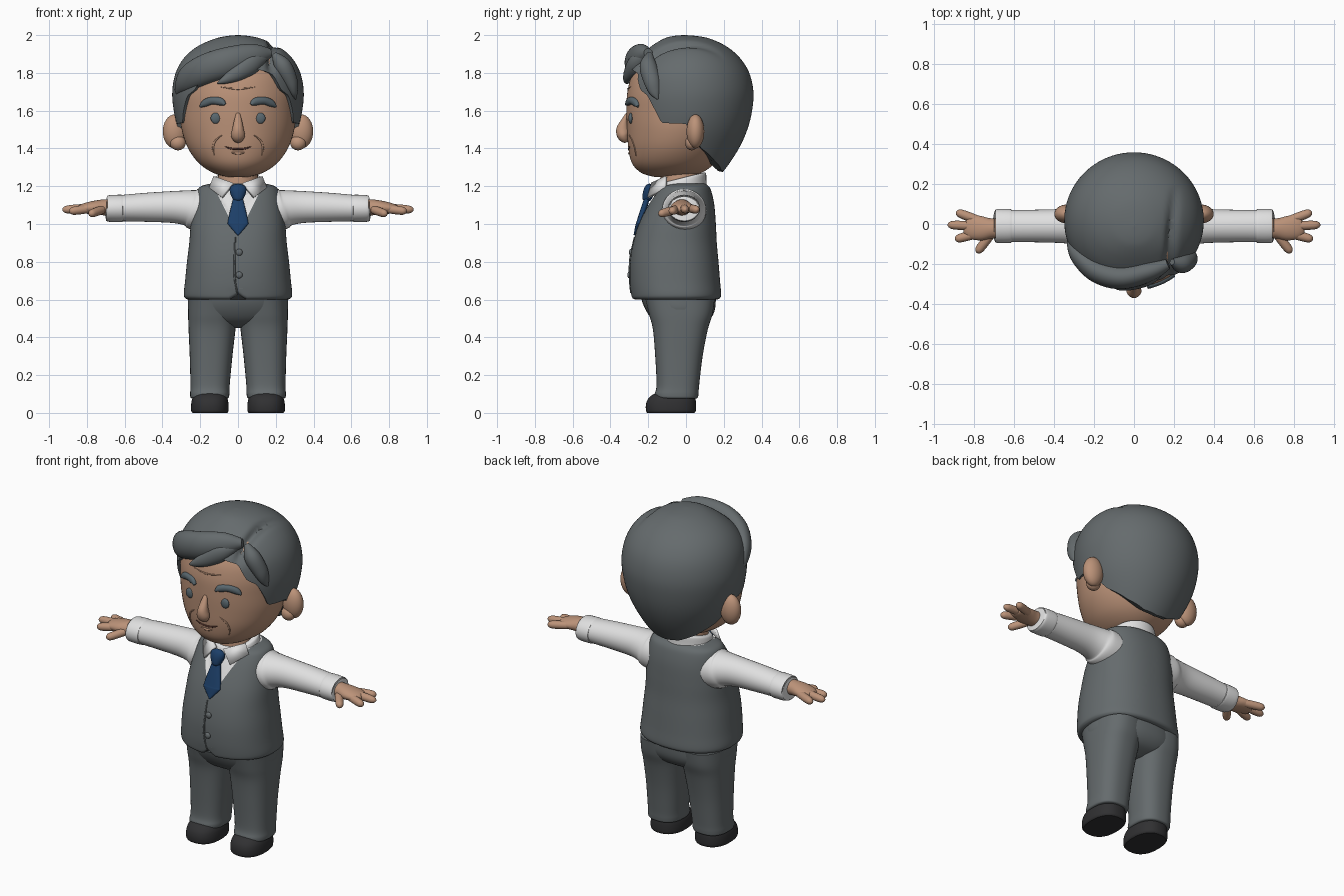
import bpy, bmesh, math
from mathutils import Vector

if "Cube" in bpy.data.objects:
    bpy.data.objects.remove(bpy.data.objects["Cube"])

def material(name, r, g, b):
    m = bpy.data.materials.new(name)
    m.use_nodes = True
    m.diffuse_color = (r, g, b, 1)
    m.node_tree.nodes["Principled BSDF"].inputs["Base Color"].default_value = (r, g, b, 1)
    return m

GREY = material("slate grey", .13, .147, .153)
SKIN = material("warm skin", .5, .29, .19)
WHITE = material("shirt white", .75, .75, .75)
NAVY = material("navy blue", .012, .05, .14)
BLACK = material("shoe black", .03, .03, .032)
EYE = material("eye grey", .10, .135, .155)
BROWN = material("mouth brown", .09, .035, .025)
X, Y, Z = Vector((1, 0, 0)), Vector((0, 1, 0)), Vector((0, 0, 1))

def finish(name, bm, mat):
    bmesh.ops.recalc_face_normals(bm, faces=bm.faces)
    mesh = bpy.data.meshes.new(name)
    bm.to_mesh(mesh)
    bm.free()
    mesh.materials.append(mat)
    ob = bpy.data.objects.new(name, mesh)
    bpy.context.collection.objects.link(ob)
    return ob

def skin_rings(name, rings, mat):
    bm = bmesh.new()
    loops = [[bm.verts.new(p) for p in ring] for ring in rings]
    n = len(loops[0])
    for lo, hi in zip(loops, loops[1:]):
        for i in range(n):
            bm.faces.new((lo[i], lo[(i + 1) % n], hi[(i + 1) % n], hi[i]))
    bm.faces.new(loops[0])
    bm.faces.new(loops[-1])
    return finish(name, bm, mat)

def smooth(rows, steps=6):
    # Catmull-Rom interpolation of any number of channels
    out = []
    for i in range(len(rows) - 1):
        quad = [rows[max(i - 1, 0)], rows[i], rows[i + 1], rows[min(i + 2, len(rows) - 1)]]
        for k in range(steps):
            t = k / steps
            out.append([b + .5 * t * (c - a + t * (2*a - 5*b + 4*c - d + t * (3*(b - c) + d - a)))
                        for a, b, c, d in zip(*quad)])
    return out + [list(rows[-1])]

def sweep(name, rows, mat, ref=X, axis=None, n=32, power=2.0):
    # rows are x, y, z, half size along ref, half size across
    pts = smooth(rows)
    rings = []
    for i, (x, y, z, a, b) in enumerate(pts):
        t = axis or Vector(pts[min(i + 1, len(pts) - 1)][:3]) - Vector(pts[max(i - 1, 0)][:3])
        t = t.normalized()
        u = (ref - t * ref.dot(t)).normalized()
        v = t.cross(u)
        ring = []
        for k in range(n):
            c, s = math.cos(2 * math.pi * k / n), math.sin(2 * math.pi * k / n)
            c = math.copysign(abs(c) ** (2 / power), c)
            s = math.copysign(abs(s) ** (2 / power), s)
            ring.append(Vector((x, y, z)) + u * c * max(a, .001) + v * s * max(b, .001))
        rings.append(ring)
    return skin_rings(name, rings, mat)

def body(rows, x=0):
    # z, half width, front y, back y
    return [(x, (f + b) / 2, z, w, (b - f) / 2) for z, w, f, b in rows]

def ball(name, pos, size, mat):
    bm = bmesh.new()
    bmesh.ops.create_uvsphere(bm, u_segments=32, v_segments=16, radius=1)
    for v in bm.verts:
        v.co = Vector(pos) + Vector([c * s for c, s in zip(v.co, size)])
    return finish(name, bm, mat)

def lookup(rows, z):
    for p, q in zip(rows, rows[1:]):
        if z <= q[0]:
            t = (z - p[0]) / (q[0] - p[0])
            return [a + (b - a) * t for a, b in zip(p, q)]
    return rows[-1]

# Head
HEAD = [(1.25, .06, -.17, 0), (1.27, .13, -.235, .08), (1.32, .205, -.285, .15), (1.4, .264, -.305, .2),
        (1.5, .298, -.312, .24), (1.6, .306, -.315, .25), (1.7, .305, -.31, .25), (1.8, .28, -.28, .24),
        (1.9, .2, -.2, .18), (1.95, .05, -.05, .05)]
sweep("head", body(HEAD), SKIN, axis=Z, n=64)
HEAD_FINE = smooth(HEAD)

def face_y(x, z):
    _, w, f, b = lookup(HEAD_FINE, z)
    return (f + b) / 2 - (b - f) / 2 * math.sqrt(max(0, 1 - (x / w) ** 2))

def face_line(name, pts, r, depth, mat):
    ends = len(pts) - 1
    rows = [(x, face_y(x, z), z, r * (.35 if i in (0, ends) else 1), depth) for i, (x, z) in enumerate(pts)]
    sweep(name, rows, mat, ref=Z if abs(pts[0][0] - pts[-1][0]) > .05 else X, n=12)

# Facial features
sweep("nose", [(0, -.31, 1.585, .01, .008), (0, -.325, 1.55, .02, .016), (0, -.335, 1.505, .03, .033),
               (0, -.333, 1.47, .037, .032), (0, -.32, 1.445, .025, .02), (0, -.31, 1.437, .004, .004)], SKIN)
face_line("mouth", [(-.07, 1.41), (-.04, 1.4), (0, 1.397), (.04, 1.4), (.07, 1.41)], .005, .004, BROWN)
face_line("lower_lip", [(-.035, 1.378), (0, 1.374), (.035, 1.378)], .007, .005, SKIN)
face_line("forehead_crease", [(-.09, 1.725), (0, 1.715), (.09, 1.725)], .005, .004, SKIN)
for side, s in (("left", 1), ("right", -1)):
    ball(side + "_eye", (s * .118, face_y(.118, 1.56), 1.56), (.027, .012, .029), EYE)
    face_line(side + "_eyebrow", [(s * .068, 1.632), (s * .09, 1.647), (s * .135, 1.653), (s * .175, 1.64),
                                  (s * .195, 1.622)], .02, .016, EYE)
    face_line(side + "_cheek_crease", [(s * .085, 1.47), (s * .12, 1.44), (s * .132, 1.4), (s * .125, 1.36)],
              .005, .004, SKIN)
    ball(side + "_ear", (s * .335, .05, 1.49), (.063, .047, .09), SKIN)
    ball(side + "_earlobe", (s * .318, .03, 1.43), (.042, .035, .04), SKIN)

# Hair shell, with a hairline that varies around the head
HAIR = smooth([(1.25, .16, -.15, .17), (1.3, .21, -.2, .215), (1.4, .27, -.27, .28), (1.5, .315, -.305, .325),
               (1.6, .34, -.32, .35), (1.7, .348, -.325, .357), (1.8, .33, -.31, .335), (1.88, .285, -.255, .285),
               (1.94, .215, -.185, .215), (1.98, .125, -.12, .13), (1.995, .06, -.07, .06), (2, .005, -.015, -.005)])
HAIRLINE = [(0, 1.84), (33, 1.8), (41, 1.71), (50, 1.68), (58, 1.6), (64, 1.535), (88, 1.53), (94, 1.47),
            (106, 1.4), (130, 1.33), (155, 1.285), (180, 1.275)]

def hair_point(deg, t):
    low = lookup(HAIRLINE, abs(deg))[1]
    z, w, f, b = lookup(HAIR, low + (2 - low) * math.sin(t * math.pi / 2))
    a = math.radians(deg)
    p = Vector((w * math.sin(a), (f + b) / 2 - (b - f) / 2 * math.cos(a), z))
    # groove of the side parting, fading to the back
    part = .18 + .06 * (p.y + .2)
    fade = max(0, min(1, (.2 - p.y) / .25)) * max(0, min(1, (z - 1.78) / .08))
    groove = .03 * fade * math.exp(-((p.x - part) / .022) ** 2)
    return p + (Vector((0, 0, 1.65)) - p).normalized() * groove

STEPS = 160
angles = [360 * k / STEPS - 180 for k in range(STEPS)]
rings = [[hair_point(d, j / 40) for d in angles] for j in range(41)]
rim = [Vector((p.x * .86, p.y * .86, p.z + .006)) for p in rings[0]]
skin_rings("hair", [rim] + rings, GREY)

# Swept fringe locks
sweep("fringe", [(.17, -.2, 1.905, .025, .025), (.08, -.235, 1.89, .065, .05), (-.06, -.265, 1.855, .08, .06),
                 (-.18, -.235, 1.815, .08, .06), (-.27, -.165, 1.765, .068, .045), (-.315, -.1, 1.71, .03, .02),
                 (-.325, -.06, 1.685, .004, .004)], GREY, ref=Z)
sweep("fringe_lock", [(.15, -.22, 1.885, .015, .015), (.08, -.265, 1.85, .05, .035), (0, -.298, 1.8, .042, .03),
                      (-.07, -.312, 1.763, .022, .02), (-.11, -.312, 1.745, .003, .003)], GREY, ref=Z)
sweep("side_lock", [(.19, -.19, 1.9, .015, .015), (.235, -.2, 1.84, .045, .045), (.275, -.18, 1.76, .04, .045),
                    (.295, -.165, 1.7, .022, .03), (.305, -.15, 1.66, .003, .003)], GREY)

# Vest with a V opening over the shirt front
vest = sweep("vest", body([(.6, .265, -.27, .165), (.608, .28, -.285, .18), (.63, .287, -.292, .186),
                           (.7, .28, -.298, .18), (.8, .27, -.296, .172), (.9, .258, -.28, .163),
                           (1, .25, -.25, .158), (1.1, .235, -.205, .15), (1.17, .218, -.165, .135),
                           (1.2, .195, -.14, .12), (1.215, .14, -.1, .1)]), GREY, axis=Z, n=96, power=2.3)
vest.data.materials.append(WHITE)
bm = bmesh.new()
bm.from_mesh(vest.data)
for s in (1, -1):
    bmesh.ops.bisect_plane(bm, geom=bm.verts[:] + bm.edges[:] + bm.faces[:],
                           plane_co=(0, 0, .94), plane_no=(s, 0, -.5))
for f in bm.faces:
    c = f.calc_center_median()
    f.material_index = int(c.y < 0 and abs(c.x) < .5 * (c.z - .94) - .0005)
for v in bm.verts:
    if v.co.y < 0 and abs(v.co.x) < .5 * (v.co.z - .94) - .002:
        v.co.y += .012
    elif v.co.y < -.1 and v.co.z < .66 and abs(v.co.x) < .04:
        v.co.z += .03 * (1 - abs(v.co.x) / .04)
bm.to_mesh(vest.data)
bm.free()
sweep("vest_placket", [(-.015, -.272, .93, .004, .004), (-.018, -.295, .82, .005, .005),
                       (-.018, -.298, .72, .005, .005), (-.004, -.292, .635, .004, .004)], GREY, n=8)
for i, z in enumerate((.85, .73)):
    ball("vest_button_%d" % (i + 1), (.006, -.291 if z > .8 else -.3, z), (.018, .011, .018), GREY)

# Neck, collar and tie
sweep("neck", [(0, -.03, 1.12, .11, .11), (0, -.03, 1.2, .11, .11), (0, -.03, 1.3, .1, .1)], SKIN)
sweep("collar", [(0, -.03, 1.13, .15, .145), (0, -.03, 1.19, .142, .142), (0, -.025, 1.235, .132, .135),
                 (0, -.025, 1.243, .118, .12)], WHITE, axis=Vector((0, -.25, 1)), n=48)
for side, s in (("left", 1), ("right", -1)):
    bm = bmesh.new()
    bm.faces.new([bm.verts.new((s * x, y, z)) for x, y, z in
                  ((.025, -.178, 1.215), (.125, -.105, 1.25), (.15, -.11, 1.19), (.085, -.2, 1.14))])
    flap = finish(side + "_collar_flap", bm, WHITE)
    mod = flap.modifiers.new("thickness", "SOLIDIFY")
    mod.thickness, mod.offset = .016, 0
sweep("tie_knot", [(0, -.18, 1.205, .022, .012), (0, -.19, 1.192, .042, .026), (0, -.198, 1.165, .042, .03),
                   (0, -.21, 1.13, .026, .022), (0, -.212, 1.122, .015, .01)], NAVY)
sweep("tie_blade", [(0, -.205, 1.14, .025, .014), (0, -.227, 1.07, .042, .016), (0, -.248, 1.01, .054, .014),
                    (0, -.254, .995, .05, .013), (0, -.27, .94, .003, .008)], NAVY, power=2.6)

# Trousers
sweep("trouser_seat", body([(.68, .25, -.24, .155), (.6, .264, -.235, .158), (.53, .258, -.205, .148),
                            (.48, .2, -.16, .11), (.45, .08, -.09, .04)]), GREY, axis=Z, n=64, power=2.3)
for side, s in (("left", 1), ("right", -1)):
    leg = [(.6, .13, -.215, .152), (.52, .129, -.195, .14), (.44, .124, -.175, .115), (.3, .113, -.163, .088),
           (.15, .104, -.156, .07), (.1, .104, -.166, .066), (.08, .1, -.162, .062), (.075, .085, -.14, .05)]
    sweep(side + "_trouser_leg", [(s * (.132 + (.6 - r[2]) * .035),) + r[1:] for r in body(leg)], GREY,
          axis=Z, n=48, power=2.5)
    # Shoes
    sweep(side + "_shoe", body([(0, .092, -.205, .045), (.012, .099, -.212, .052), (.045, .099, -.212, .053),
                                (.075, .093, -.2, .05), (.1, .078, -.17, .04), (.112, .05, -.12, .01)], s * .149),
          BLACK, axis=Z, n=48, power=2.4)
    # Sleeves
    sweep(side + "_sleeve", [(s * .17, -.01, 1.072, .118, .112), (s * .23, -.01, 1.077, .115, .108),
                             (s * .27, -.01, 1.085, .1, .094), (s * .35, -.01, 1.09, .086, .084),
                             (s * .5, -.01, 1.088, .081, .076), (s * .64, -.01, 1.083, .079, .068)], WHITE, ref=Y)
    sweep(side + "_cuff", [(s * .612, -.01, 1.083, .078, .066), (s * .617, -.01, 1.083, .084, .072),
                           (s * .685, -.01, 1.082, .084, .07), (s * .692, -.01, 1.082, .074, .062)], WHITE, ref=Y)
    # Hands
    sweep(side + "_palm", [(s * .66, -.02, 1.088, .05, .042), (s * .71, -.022, 1.088, .05, .042),
                           (s * .76, -.022, 1.087, .06, .036), (s * .81, -.015, 1.083, .06, .028),
                           (s * .838, -.012, 1.08, .045, .02), (s * .848, -.01, 1.08, .015, .008)], SKIN, ref=Y)
    digits = {"thumb": ((.72, -.06, 1.075), (.785, -.143, 1.052)),
              "index_finger": ((.79, -.05, 1.08), (.893, -.077, 1.067)),
              "middle_finger": ((.79, -.01, 1.085), (.93, -.004, 1.075)),
              "little_finger": ((.78, .02, 1.083), (.888, .06, 1.075))}
    for digit, (start, end) in digits.items():
        rows = []
        for t, r in ((0, .022), (.45, .023), (.8, .021), (.94, .014), (1, .004)):
            x, y, z = Vector(start).lerp(Vector(end), t)
            rows.append((s * x, y, z, r, r))
        sweep(side + "_" + digit, rows, SKIN, ref=Z, n=16)

# Smooth shading that keeps sharp edges
for ob in bpy.context.scene.objects:
    ob.select_set(ob.type == "MESH")
    if ob.type == "MESH":
        bpy.context.view_layer.objects.active = ob
bpy.ops.object.shade_smooth_by_angle(angle=math.radians(50))
